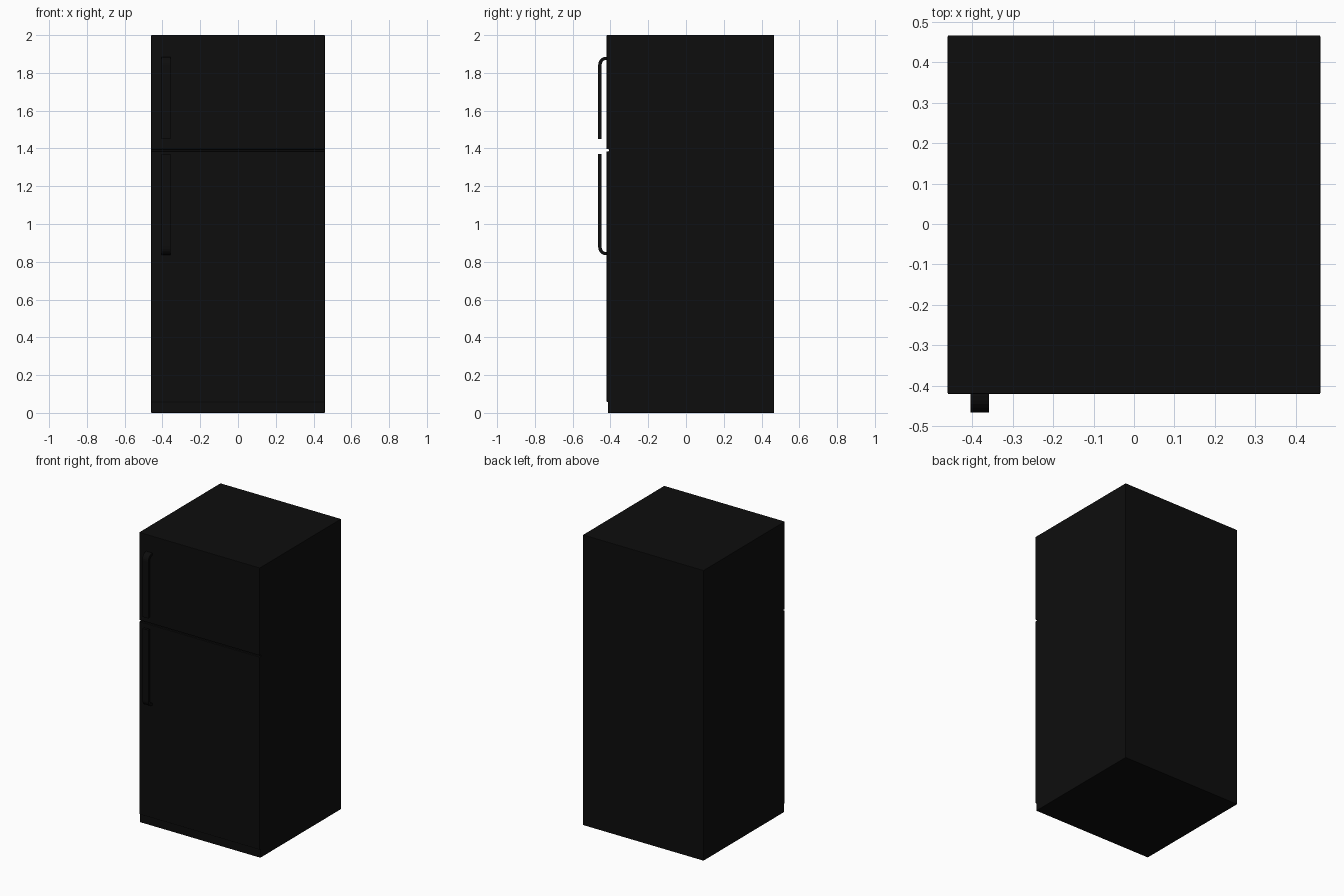
import bpy, bmesh, math

if "Cube" in bpy.data.objects:
    bpy.data.objects.remove(bpy.data.objects["Cube"])

black = bpy.data.materials.new("appliance black")
black.diffuse_color = (0.004, 0.004, 0.004, 1)
black.use_nodes = True
black.node_tree.nodes["Principled BSDF"].inputs["Base Color"].default_value = black.diffuse_color


def extrude_profile(name, pts, x0, x1, bevel=0.0):
    """Extrude a closed (y, z) side profile from x0 to x1."""
    bm = bmesh.new()
    face = bm.faces.new([bm.verts.new((x0, y, z)) for y, z in pts])
    res = bmesh.ops.extrude_face_region(bm, geom=[face])
    verts = [v for v in res["geom"] if isinstance(v, bmesh.types.BMVert)]
    bmesh.ops.translate(bm, verts=verts, vec=(x1 - x0, 0, 0))
    bmesh.ops.recalc_face_normals(bm, faces=bm.faces[:])
    me = bpy.data.meshes.new(name)
    bm.to_mesh(me)
    bm.free()
    me.materials.append(black)
    ob = bpy.data.objects.new(name, me)
    bpy.context.collection.objects.link(ob)
    if bevel:
        mod = ob.modifiers.new("soft_edges", "BEVEL")
        mod.width = bevel
        mod.segments = 2
        mod.limit_method = "ANGLE"
    return ob


# Cabinet with both doors: toe kick at the bottom, seam between the doors
FRONT, BACK = -0.42, 0.466
body = [(-0.413, 0), (-0.413, 0.058), (FRONT, 0.058), (FRONT, 1.385),
        (-0.408, 1.385), (-0.408, 1.396), (FRONT, 1.396), (FRONT, 2.0),
        (BACK, 2.0), (BACK, 0)]
extrude_profile("fridge_cabinet", body, -0.46, 0.46, 0.003)


def handle(name, z_free, z_fixed):
    """Flat bar, free at one end and curving into the door at the other."""
    s = 1 if z_fixed > z_free else -1
    outer, inner, steps = [], [], 6
    for i in range(steps + 1):
        a = math.pi / 2 * i / steps
        c, sn = math.cos(a), math.sin(a)
        outer.append((-0.425 - 0.04 * c, z_fixed - s * 0.045 * (1 - sn)))
        inner.append((-0.425 - 0.022 * c, z_fixed - s * (0.017 + 0.028 * (1 - sn))))
    pts = ([(-0.465, z_free)] + outer
           + [(-0.415, z_fixed), (-0.415, z_fixed - s * 0.017)]
           + inner[::-1] + [(-0.447, z_free)])
    extrude_profile(name, pts, -0.404, -0.358)


# Door handles, mirrored about the seam
handle("freezer_handle", 1.45, 1.885)
handle("fridge_handle", 1.37, 0.835)
